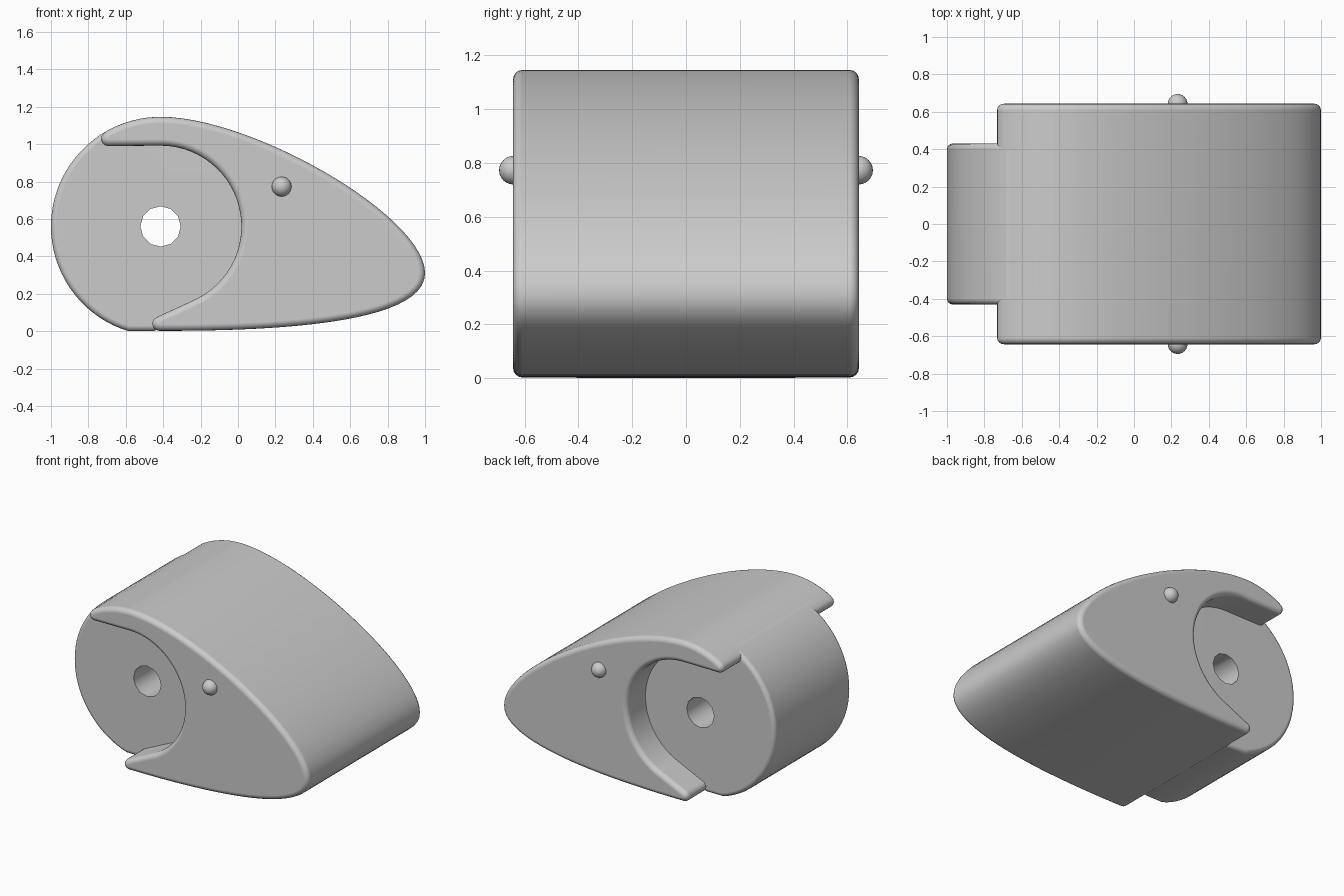
import bpy, bmesh, math
from mathutils import Vector
from mathutils.geometry import interpolate_bezier

cube = bpy.data.objects.get("Cube")
if cube:
    bpy.data.objects.remove(cube, do_unlink=True)

GREY = (0.6, 0.6, 0.6, 1)
mat = bpy.data.materials.new("plain grey")
mat.use_nodes = True
mat.diffuse_color = GREY
mat.node_tree.nodes["Principled BSDF"].inputs["Base Color"].default_value = GREY

AX, AZ = -0.414, 0.56      # axis of the round core
R, NOTCH = 0.586, 0.432    # core radius, side recess radius
TIP = 0.038                # radius of the pointed tips
SHELL, CORE = 0.643, 0.43  # half widths


def arc(cx, cz, r, a0, a1, n):
    angles = [math.radians(a0 + (a1 - a0) * i / n) for i in range(n + 1)]
    return [(cx + r * math.cos(a), cz + r * math.sin(a)) for a in angles]


def bezier(a, b, c, d, n):
    pts = interpolate_bezier(*(Vector((x, z, 0)) for x, z in (a, b, c, d)), n)
    return [(p.x, p.y) for p in pts]


def prism(name, profile, half, bevel=0):
    """Extrude an x-z profile along y and round its rim."""
    bm = bmesh.new()
    face = bm.faces.new([bm.verts.new((x, -half, z)) for x, z in profile])
    ext = bmesh.ops.extrude_face_region(bm, geom=[face])
    verts = [v for v in ext["geom"] if isinstance(v, bmesh.types.BMVert)]
    bmesh.ops.translate(bm, verts=verts, vec=(0, 2 * half, 0))
    bmesh.ops.recalc_face_normals(bm, faces=bm.faces)
    mesh = bpy.data.meshes.new(name)
    bm.to_mesh(mesh)
    bm.free()
    mesh.materials.append(mat)
    obj = bpy.data.objects.new(name, mesh)
    bpy.context.collection.objects.link(obj)
    if bevel:
        mod = obj.modifiers.new("rim", 'BEVEL')
        mod.width, mod.segments = bevel, 4
        mod.limit_method, mod.angle_limit = 'ANGLE', math.radians(70)
        mod.use_clamp_overlap = False
    return obj


def finish(obj):
    """Apply modifiers, then smooth the rounded rims but keep flat sides flat."""
    bpy.ops.object.select_all(action='DESELECT')
    obj.select_set(True)
    bpy.context.view_layer.objects.active = obj
    for mod in list(obj.modifiers):
        bpy.ops.object.modifier_apply(modifier=mod.name)
    bpy.ops.object.shade_smooth_by_angle(angle=math.radians(35))
    weighted = obj.modifiers.new("flat_sides", 'WEIGHTED_NORMAL')
    weighted.keep_sharp = True


# Outer shell: teardrop outline with a round recess between two tips
shell = (arc(AX, AZ, R, 119, 92, 6)
         + bezier((AX, AZ + R), (0.08, AZ + R), (1, 0.615), (1, 0.31), 28)
         + bezier((1, 0.31), (1, 0.04), (0.2, 0), (-0.42, 0.002), 24)[1:-1]
         + arc(-0.42, 0.04, TIP, 270, 110, 6)
         + arc(AX, AZ, NOTCH, -62, 90, 28)
         + arc(-0.694, 1.028, TIP, 270, 130, 5))
finish(prism("outer_shell", shell, SHELL, 0.035))

# Narrower round core, its hidden side buried within the shell
core = (arc(AX, AZ, R, 115, 253, 32)
        + [(-0.45, 0), (-0.4, 0.03), (-0.1, 0.1), (0.1, 0.3),
           (0.12, 0.6), (0, 0.9), (-0.3, 1.06), (-0.55, 1.08)])
core = [(x, max(z, 0)) for x, z in core]
core_obj = prism("round_core", core, CORE, 0.03)

# Axle hole through the core
drill = prism("axle_drill", arc(AX, AZ, 0.108, 0, 330, 11), 1)
drill.hide_render = True
cut = core_obj.modifiers.new("axle_hole", 'BOOLEAN')
cut.operation, cut.object, cut.solver = 'DIFFERENCE', drill, 'EXACT'
finish(core_obj)
bpy.data.objects.remove(drill, do_unlink=True)

# Side knobs
for name, side in (("front_knob", -1), ("back_knob", 1)):
    bpy.ops.mesh.primitive_uv_sphere_add(segments=24, ring_count=12, radius=0.053,
                                         location=(0.233, side * 0.642, 0.773))
    knob = bpy.context.object
    knob.name = name
    knob.data.materials.append(mat)
    bpy.ops.object.shade_smooth()
